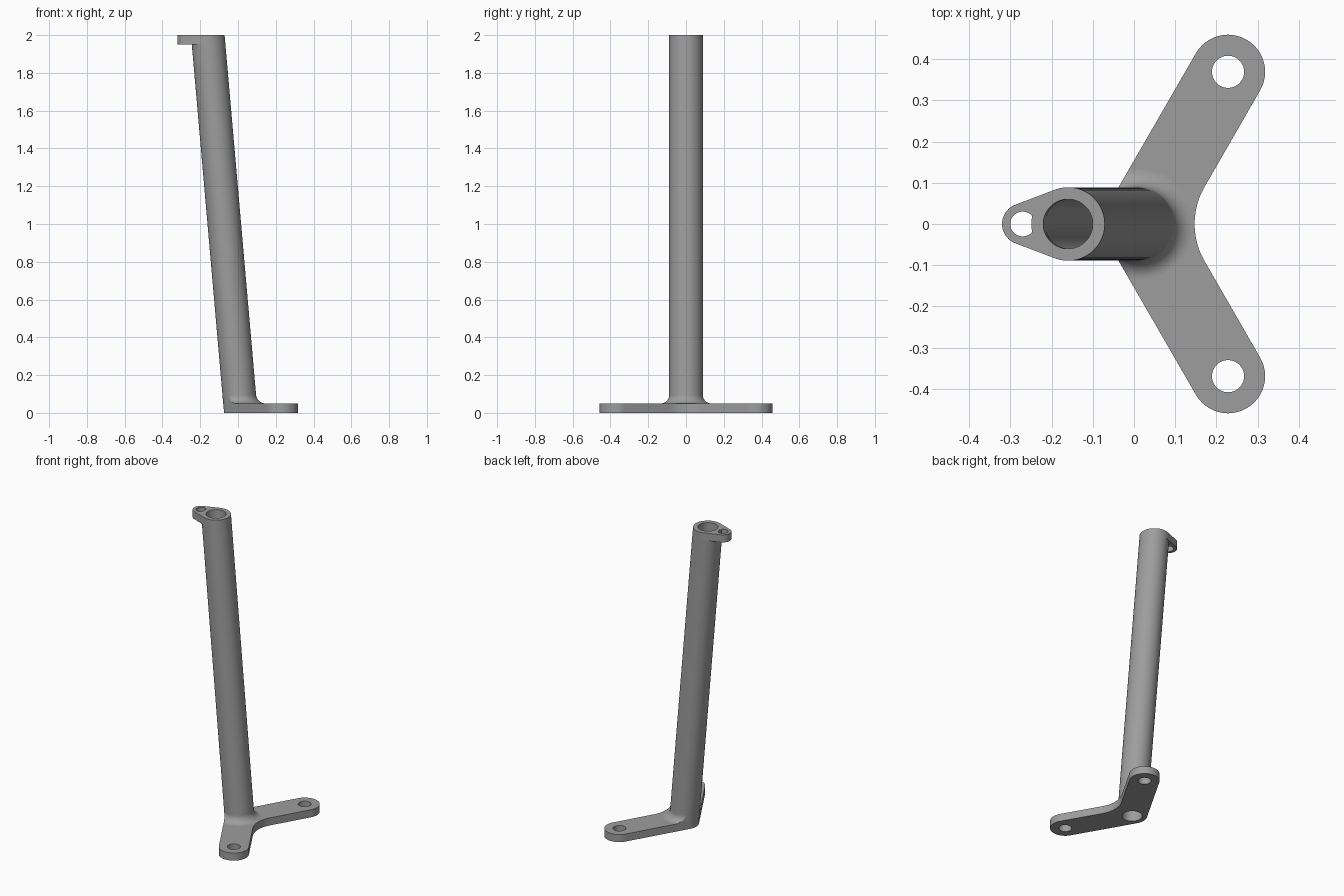
import bpy, bmesh
from math import sin, cos, pi, radians, degrees, acos, atan2, hypot

if "Cube" in bpy.data.objects:
    bpy.data.objects.remove(bpy.data.objects["Cube"])

SEG = 96
TUBE_R, BORE_R, THICK, FILLET = 0.089, 0.06, 0.05, 0.045
HUB_X, LEAN = 0.015, 0.0875          # column axis: x = HUB_X - LEAN * z
FOOT_X, FOOT_Y, FOOT_R, FOOT_HOLE = 0.228, 0.369, 0.09, 0.039
LUG_X, LUG_R, LUG_HOLE = -0.27, 0.05, 0.03

# Plain grey finish
grey = bpy.data.materials.new("grey_metal")
grey.diffuse_color = (0.34, 0.34, 0.34, 1)
grey.use_nodes = True
grey.node_tree.nodes["Principled BSDF"].inputs["Base Color"].default_value = grey.diffuse_color


def axis_x(z):
    return HUB_X - LEAN * z


def arc(cx, cy, r, a0, a1, n=24):
    """Points on an arc, angles in degrees."""
    angles = [radians(a0 + (a1 - a0) * i / n) for i in range(n + 1)]
    return [(cx + r * cos(a), cy + r * sin(a)) for a in angles]


def circle(cx, cy, r, n=SEG):
    return arc(cx, cy, r, 0, 360, n)[:-1]


def add_loop(bm, pts, z):
    return [bm.verts.new((x, y, z)) for x, y in pts]


def bridge(bm, low, high):
    """Quads between two loops; outward when the loops run anticlockwise."""
    n = len(low)
    for i in range(n):
        j = (i + 1) % n
        bm.faces.new((low[i], low[j], high[j], high[i]))


def finish(bm, name):
    bm.normal_update()
    mesh = bpy.data.meshes.new(name)
    bm.to_mesh(mesh)
    bm.free()
    mesh.materials.append(grey)
    ob = bpy.data.objects.new(name, mesh)
    bpy.context.collection.objects.link(ob)
    bpy.ops.object.select_all(action='DESELECT')
    ob.select_set(True)
    bpy.context.view_layer.objects.active = ob
    bpy.ops.object.shade_smooth_by_angle(angle=radians(30))
    return ob


def plate(name, outline, holes, z0, z1):
    """Flat plate with holes; each hole is a (bottom loop, top loop) pair."""
    bm = bmesh.new()
    pairs = [(outline, outline)] + holes
    lows = [add_loop(bm, b, z0) for b, t in pairs]
    highs = [add_loop(bm, t, z1) for b, t in pairs]
    to_low = {h: l for hs, ls in zip(highs, lows) for h, l in zip(hs, ls)}
    edges = [bm.edges.new((h[i], h[(i + 1) % len(h)])) for h in highs for i in range(len(h))]
    bmesh.ops.triangle_fill(bm, use_beauty=True, edges=edges, normal=(0, 0, 1))
    bm.normal_update()
    for f in list(bm.faces):
        if f.normal.z < 0:
            f.normal_flip()
        bm.faces.new([to_low[v] for v in reversed(f.verts)])
    bridge(bm, lows[0], highs[0])
    for l, h in zip(lows[1:], highs[1:]):
        bridge(bm, l[::-1], h[::-1])
    return finish(bm, name)


def straight_hole(x, y, r):
    c = circle(x, y, r, 48)
    return c, c


def bore_hole(z0, z1):
    return circle(axis_x(z0), 0, BORE_R), circle(axis_x(z1), 0, BORE_R)


# V-shaped foot plate with two bolt holes and the column bore
outline = (arc(FOOT_X, FOOT_Y, FOOT_R, -30, 150)
           + arc(HUB_X, 0, FOOT_R, 150, 210)
           + arc(FOOT_X, -FOOT_Y, FOOT_R, 210, 390)
           + arc(0.327, 0, 0.18, 210, 150))
feet = [straight_hole(FOOT_X, s * FOOT_Y, FOOT_HOLE) for s in (-1, 1)]
plate("foot_plate", outline, feet + [bore_hole(0, THICK)], 0, THICK)

# Leaning hollow column, ending just inside the plates
bm = bmesh.new()
path = [(0.02, TUBE_R), (1.9995, TUBE_R), (1.9995, BORE_R + 0.0003), (0.02, BORE_R + 0.0003)]
loops = [add_loop(bm, circle(axis_x(z), 0, r), z) for z, r in path]
for k in range(4):
    bridge(bm, loops[k], loops[(k + 1) % 4])
finish(bm, "column")


def trim(x, y):
    """Hold a collar point inside the back edge of the foot plate."""
    a, r = degrees(atan2(y, x - HUB_X)), hypot(x - HUB_X, y)
    off = 150 - abs(a)
    limit = FOOT_R
    if off > 0:
        limit = FOOT_R / cos(radians(off)) if off < 80 else 9
    k = min(r, limit) / r
    return HUB_X + (x - HUB_X) * k, y * k


# Fillet collar between plate and column
bm = bmesh.new()
loops = []
for i in range(15):
    a = pi / 2 * i / 14
    z = THICK + FILLET * (1 - cos(a))
    ring = circle(axis_x(z), 0, TUBE_R + FILLET * (1 - sin(a)))
    loops.append(add_loop(bm, [trim(x, y) for x, y in ring], z))
for low, high in zip(loops, loops[1:]):
    bridge(bm, low, high)
finish(bm, "fillet_collar")

# Tapered lug at the top with its pin hole
top_x = axis_x(2)
tilt = 180 - degrees(acos((TUBE_R - LUG_R) / (top_x - LUG_X)))
lug_outline = (arc(top_x, 0, TUBE_R, -tilt, tilt, 60)
               + arc(LUG_X, 0, LUG_R, tilt, 360 - tilt))
plate("top_lug", lug_outline,
      [straight_hole(LUG_X, 0, LUG_HOLE), bore_hole(2 - THICK, 2)], 2 - THICK, 2)
